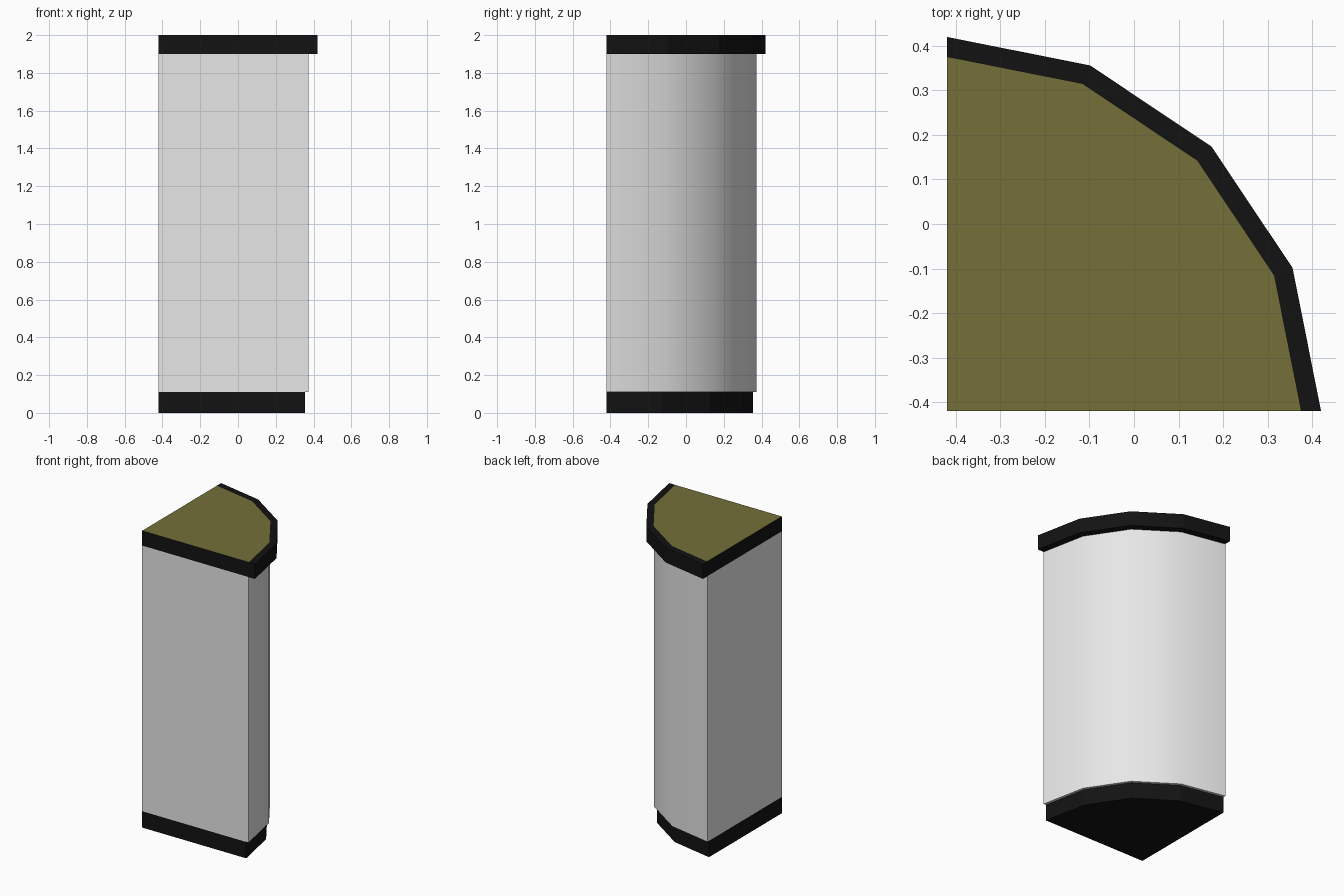
import bpy, bmesh, math

cube = bpy.data.objects.get("Cube")
if cube:
    bpy.data.objects.remove(cube, do_unlink=True)

CORNER = -0.42   # x and y of the square corner
SEGMENTS = 4     # flat sides along the quarter round


def material(name, rgb):
    m = bpy.data.materials.new(name)
    m.use_nodes = True
    m.diffuse_color = (*rgb, 1)
    m.node_tree.nodes["Principled BSDF"].inputs["Base Color"].default_value = (*rgb, 1)
    return m


black = material("black", (0.006, 0.006, 0.006))
grey = material("light_grey", (0.8, 0.8, 0.8))
olive = material("olive", (0.178, 0.163, 0.04))


def arc(bm, radius, z):
    """Vertices along a quarter circle around the corner."""
    step = math.pi / 2 / SEGMENTS
    return [bm.verts.new((CORNER + radius * math.cos(i * step),
                          CORNER + radius * math.sin(i * step), z))
            for i in range(SEGMENTS + 1)]


def quarter_prism(name, radius, z0, z1, mats, inlay=None):
    """Quarter-round block; an inlay radius splits the top into panel and rim."""
    bm = bmesh.new()
    low = [bm.verts.new((CORNER, CORNER, z0))] + arc(bm, radius, z0)
    high = [bm.verts.new((CORNER, CORNER, z1))] + arc(bm, radius, z1)
    n = len(low)
    bm.faces.new(low[::-1])
    inner = arc(bm, inlay, z1) if inlay else high[1:]
    for i in range(n):
        j = (i + 1) % n
        side = [low[i], low[j], high[j], high[i]]
        if inlay and i == 0:
            side.insert(3, inner[0])
        elif inlay and j == 0:
            side.insert(3, inner[-1])
        bm.faces.new(side)
    panel = bm.faces.new([high[0]] + inner)
    if inlay:
        panel.material_index = 1
        for i in range(SEGMENTS):
            bm.faces.new((inner[i], high[i + 1], high[i + 2], inner[i + 1]))
    bmesh.ops.recalc_face_normals(bm, faces=bm.faces)
    mesh = bpy.data.meshes.new(name)
    bm.to_mesh(mesh)
    bm.free()
    for m in mats:
        mesh.materials.append(m)
    obj = bpy.data.objects.new(name, mesh)
    bpy.context.collection.objects.link(obj)
    return obj


# Recessed plinth, rounded cabinet body and overhanging top with inlaid panel
quarter_prism("plinth", 0.775, 0.0, 0.11, [black])
body = quarter_prism("cabinet_body", 0.793, 0.11, 1.9, [grey])
quarter_prism("countertop", 0.84, 1.9, 2.0, [black, olive], inlay=0.795)

# Smooth the curved front, keeping the square edges sharp
bpy.ops.object.select_all(action="DESELECT")
body.select_set(True)
bpy.context.view_layer.objects.active = body
bpy.ops.object.shade_smooth_by_angle(angle=math.radians(30))
